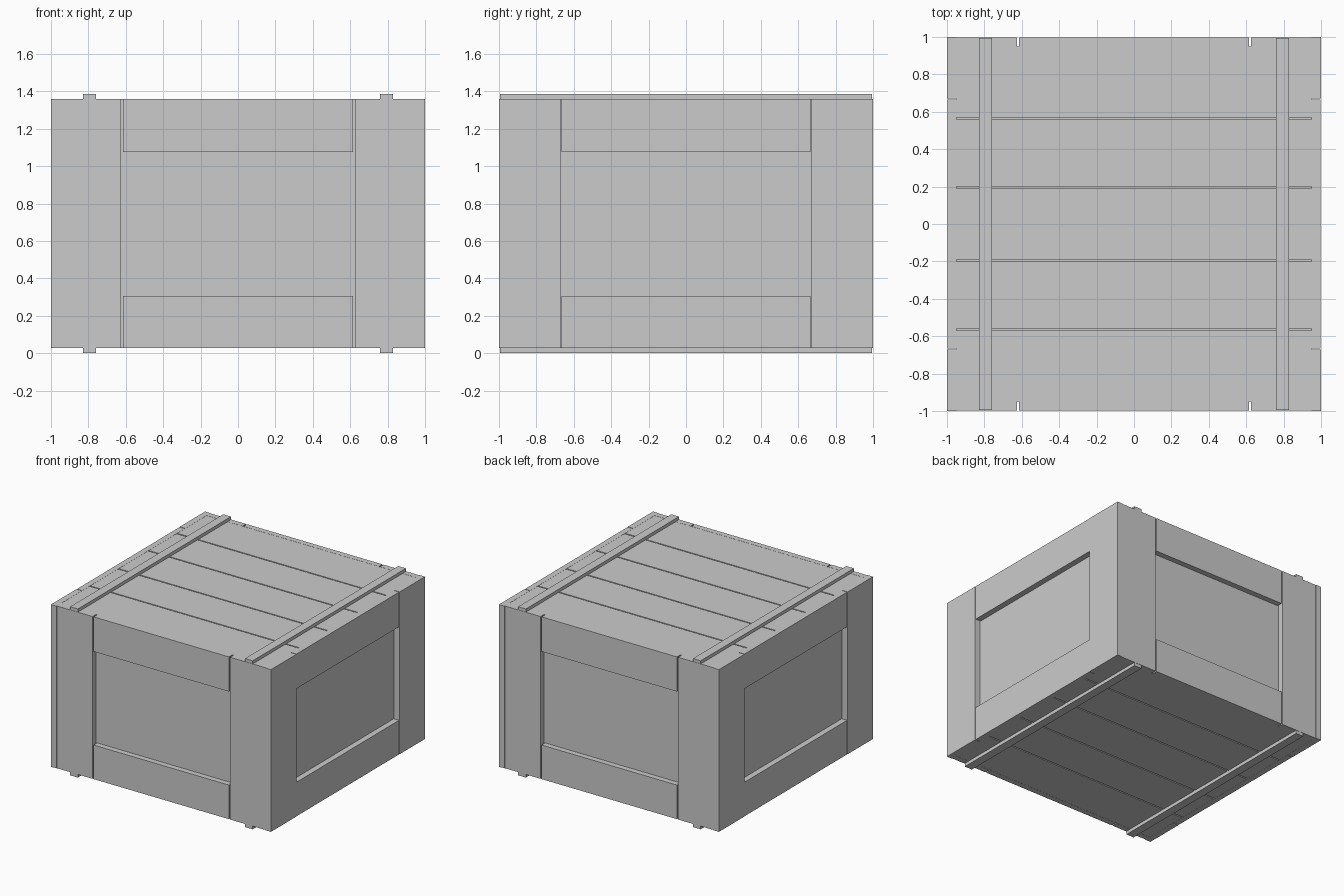
import bpy

if "Cube" in bpy.data.objects:
    bpy.data.objects.remove(bpy.data.objects["Cube"])

Z0, Z1 = 0.027, 1.36      # body bottom and top
H = 1.385                 # overall height


def box(name, x0, x1, y0, y1, z0, z1):
    bpy.ops.mesh.primitive_cube_add(
        size=1, location=((x0 + x1) / 2, (y0 + y1) / 2, (z0 + z1) / 2))
    ob = bpy.context.object
    ob.name = name
    ob.scale = (abs(x1 - x0), abs(y1 - y0), z1 - z0)
    bpy.ops.object.transform_apply(location=True, rotation=True, scale=True)
    return ob


# Inner body, whose walls are the recessed panels
box("inner_body", -0.95, 0.95, -0.95, 0.95, Z0 + 0.02, Z1 - 0.02)

# Lid and floor boards with narrow gaps between them
cuts = [-0.95, -0.565, -0.195, 0.195, 0.565, 0.95]
g = 0.005
for i in range(5):
    a = cuts[i] + (g if i > 0 else 0)
    b = cuts[i + 1] - (g if i < 4 else 0)
    box("lid_board", -0.95, 0.95, a, b, Z1 - 0.02, Z1 - 0.001)
    box("floor_board", -0.95, 0.95, a, b, Z0 + 0.001, Z0 + 0.02)

rails = (("lower_rail", Z0, 0.307), ("upper_rail", 1.075, Z1))
for s in (-1, 1):
    # Front and back frames
    face = "front" if s < 0 else "back"
    for name, z0, z1 in rails:
        box(face + "_" + name, -0.615, 0.615, s * 0.95, s * 0.996, z0, z1)
    for t in (-1, 1):
        box(face + "_stile", t * 0.625, t * 0.95, s * 0.95, s * 0.996, Z0, Z1)

    # Left and right frames, whose stiles cover the corners
    face = "left" if s < 0 else "right"
    for name, z0, z1 in rails:
        box(face + "_" + name, s * 0.95, s * 0.998, -0.666, 0.666, z0, z1)
    for t in (-1, 1):
        box(face + "_stile", s * 0.95, s * 1.0, t * 0.671, t * 1.0, Z0, Z1)

    # Battens across the lid and under the floor
    box("lid_batten", s * 0.76, s * 0.83, -0.994, 0.994, Z1 - 0.005, H)
    box("floor_batten", s * 0.76, s * 0.83, -0.994, 0.994, 0.0, Z0 + 0.005)
